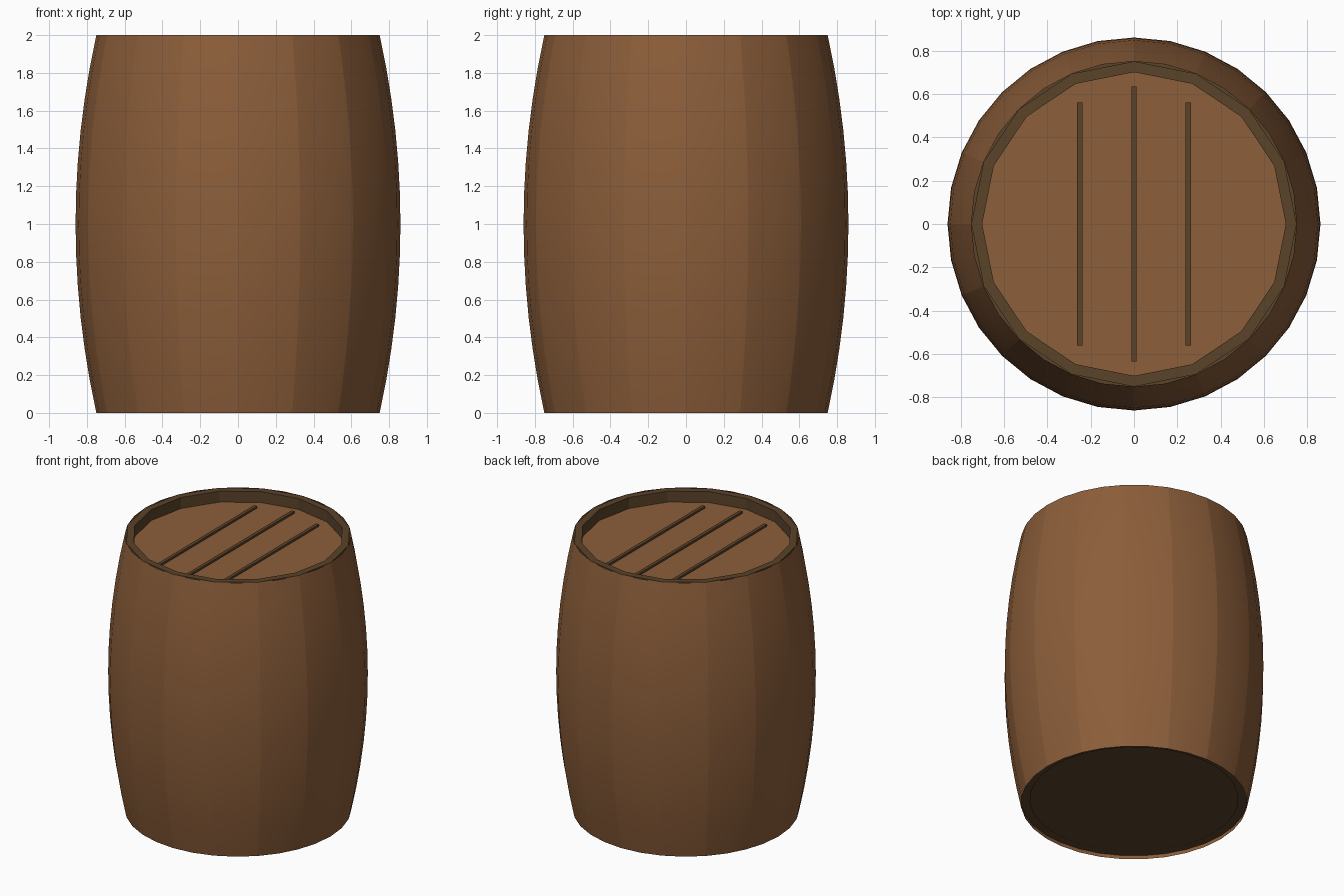
import bpy, bmesh, math

if "Cube" in bpy.data.objects:
    bpy.data.objects.remove(bpy.data.objects["Cube"])


def material(name, rgb):
    m = bpy.data.materials.new(name)
    m.diffuse_color = (*rgb, 1)
    m.use_nodes = True
    m.node_tree.nodes["Principled BSDF"].inputs["Base Color"].default_value = m.diffuse_color
    return m


wood = material("brown wood", (0.262, 0.112, 0.042))
dark = material("dark wood", (0.102, 0.056, 0.023))


def finish(bm, name, mat, recalc=True):
    if recalc:
        bmesh.ops.recalc_face_normals(bm, faces=bm.faces[:])
    me = bpy.data.meshes.new(name)
    bm.to_mesh(me)
    bm.free()
    me.materials.append(mat)
    ob = bpy.data.objects.new(name, me)
    bpy.context.collection.objects.link(ob)
    return ob


def circle(bm, r, z, sides):
    return [bm.verts.new((r * math.cos(2 * math.pi * i / sides),
                          r * math.sin(2 * math.pi * i / sides), z))
            for i in range(sides)]


def revolve(name, profile, sides, mat, closed=False, staves=False):
    """Spin a (radius, z) profile around z."""
    bm = bmesh.new()
    rows = [circle(bm, r, z, sides) for r, z in profile]
    if closed:
        rows.append(rows[0])
    for a, b in zip(rows, rows[1:]):
        for i in range(sides):
            j = (i + 1) % sides
            f = bm.faces.new((a[i], a[j], b[j], b[i]))
            f.smooth = staves
            # crisp seam between staves
            if staves and i % 2 == 0:
                bm.edges.get((a[i], b[i])).smooth = False
    # open strips keep the winding of their profile
    return finish(bm, name, mat, recalc=closed)


def disc(name, r, z, sides, mat, up):
    bm = bmesh.new()
    ring = circle(bm, r, z, sides)
    bm.faces.new(ring if up else ring[::-1])
    finish(bm, name, mat, recalc=False)


# Bulging barrel wall, open at both ends
N = 12
wall = [(0.86 - 0.11 * (2 * k / N - 1) ** 2, 2 * k / N) for k in range(N + 1)]
revolve("barrel_wall", wall, 32, wood, staves=True)

# Top rim and recessed lid
revolve("top_rim", [(0.70, 1.9), (0.75, 1.9), (0.75, 2.0), (0.70, 2.0)],
        16, dark, closed=True)
disc("top_lid", 0.72, 1.92, 16, wood, up=True)

# Recessed dark bottom with a flat edge ring
disc("bottom_lid", 0.753, 0.035, 32, dark, up=False)
revolve("bottom_ring", [(0.752, 0.028), (0.69, 0.028)], 32, dark)

# Seams between the planks of the top lid
for n, (x, half) in enumerate(((-0.25, 0.56), (0, 0.635), (0.25, 0.56))):
    bm = bmesh.new()
    bmesh.ops.create_cube(bm, size=1)
    for v in bm.verts:
        v.co = (x + v.co.x * 0.024, v.co.y * 2 * half, 1.925 + v.co.z * 0.02)
    finish(bm, f"lid_seam_{n + 1}", dark)
